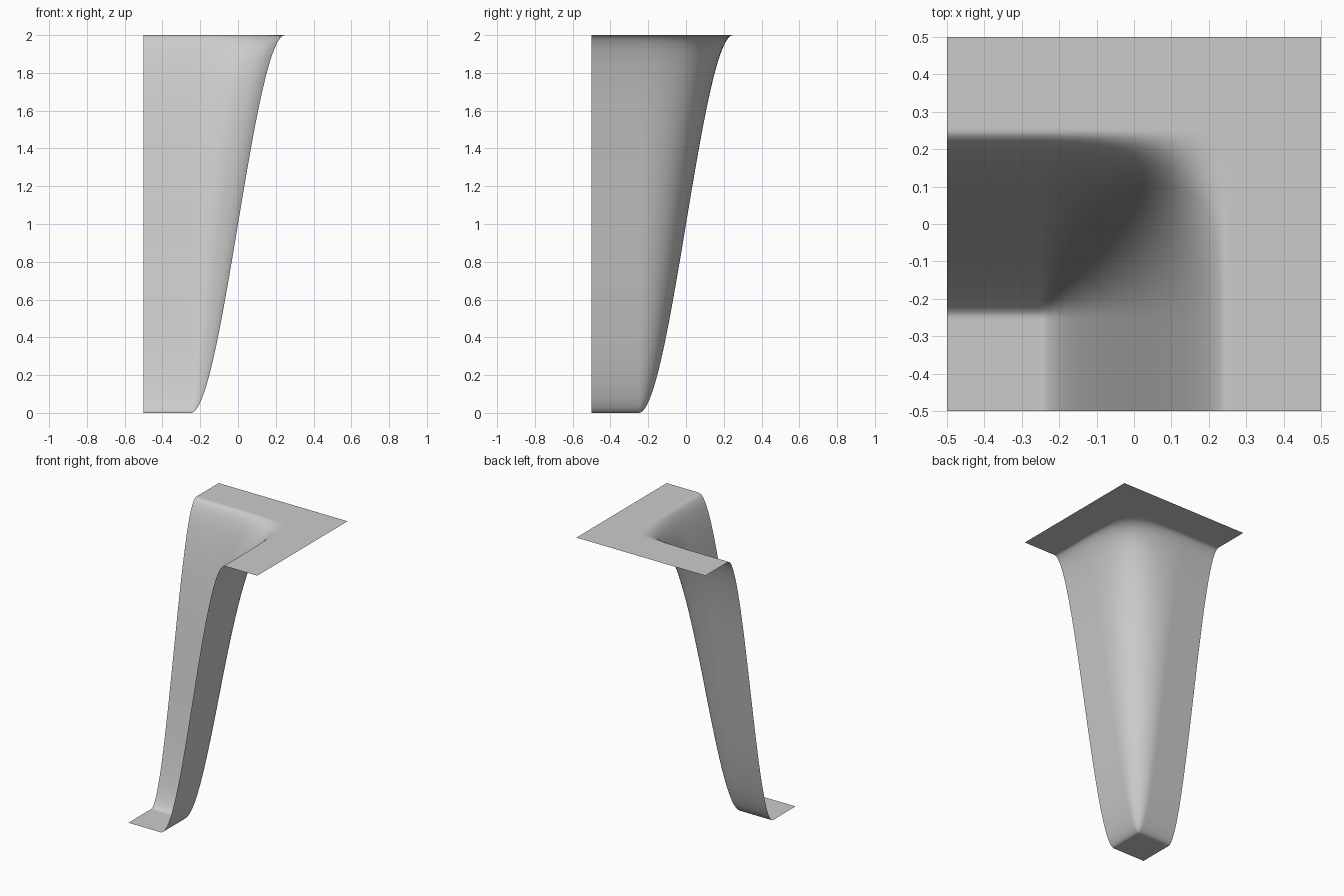
import bpy, bmesh

if "Cube" in bpy.data.objects:
    bpy.data.objects.remove(bpy.data.objects["Cube"])

HEIGHT, HALF, RAMP = 2.0, 0.5, 0.25


def ease(v):
    """Smooth 0..1 ramp across the sloping band."""
    t = min(max((v + RAMP) / (2 * RAMP), 0.0), 1.0)
    return t * t * (3 - 2 * t)


# Thin square sheet, one low corner, raised L-shaped shelf around it
bm = bmesh.new()
bmesh.ops.create_grid(bm, x_segments=120, y_segments=120, size=HALF)
for v in bm.verts:
    v.co.z = HEIGHT * (1 - (1 - ease(v.co.x)) * (1 - ease(v.co.y)))
for f in bm.faces:
    f.smooth = True

mesh = bpy.data.meshes.new("corner_step_sheet")
bm.to_mesh(mesh)
bm.free()
sheet = bpy.data.objects.new("corner_step_sheet", mesh)
bpy.context.collection.objects.link(sheet)
